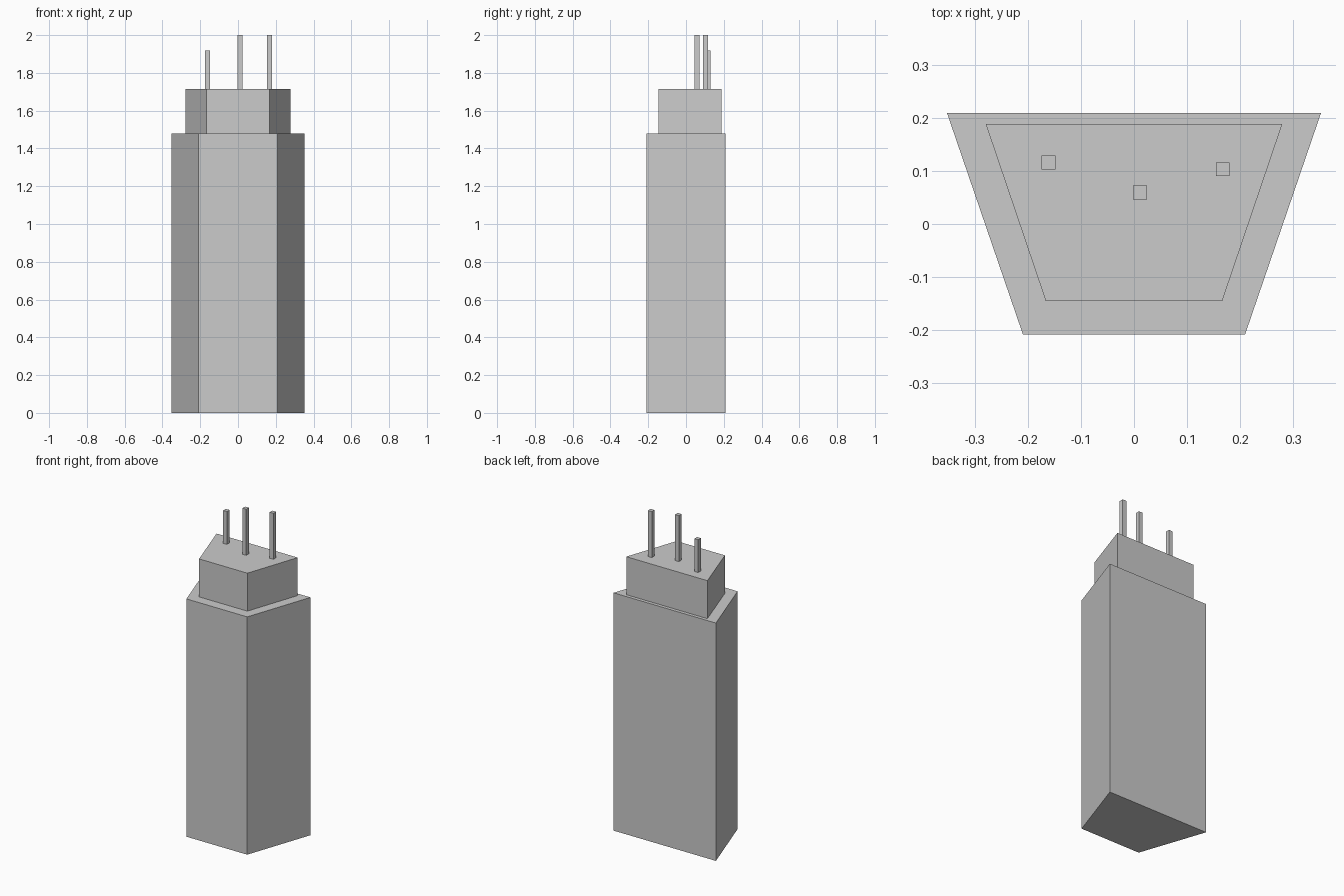
import bpy
import bmesh

if "Cube" in bpy.data.objects:
    bpy.data.objects.remove(bpy.data.objects["Cube"])


def prism(name, outline, z0, z1):
    """Extrude a flat outline (counter-clockwise from above) from z0 to z1."""
    bm = bmesh.new()
    base = bm.faces.new([bm.verts.new((x, y, z0)) for x, y in outline])
    top = bmesh.ops.extrude_face_region(bm, geom=[base], use_keep_orig=True)["geom"]
    bmesh.ops.translate(bm, vec=(0, 0, z1 - z0),
                        verts=[v for v in top if isinstance(v, bmesh.types.BMVert)])
    bmesh.ops.recalc_face_normals(bm, faces=bm.faces)
    mesh = bpy.data.meshes.new(name)
    bm.to_mesh(mesh)
    bm.free()
    obj = bpy.data.objects.new(name, mesh)
    bpy.context.collection.objects.link(obj)
    return obj


def trapezoid(front_half, back_half, y_front, y_back):
    return [(-front_half, y_front), (front_half, y_front),
            (back_half, y_back), (-back_half, y_back)]


def square(x, y, half=0.013):
    return [(x - half, y - half), (x + half, y - half),
            (x + half, y + half), (x - half, y + half)]


BODY_TOP, CROWN_TOP = 1.478, 1.714

# Main tower and set-back upper storey
prism("tower_body", trapezoid(0.209, 0.352, -0.208, 0.209), 0, BODY_TOP)
prism("upper_storey", trapezoid(0.166, 0.279, -0.145, 0.188), BODY_TOP, CROWN_TOP)

# Roof masts
masts = {"left": (-0.161, 0.116, 1.918),
         "middle": (0.011, 0.059, 2.0),
         "right": (0.167, 0.103, 2.0)}
for side, (x, y, top) in masts.items():
    prism(f"roof_mast_{side}", square(x, y), CROWN_TOP, top)
